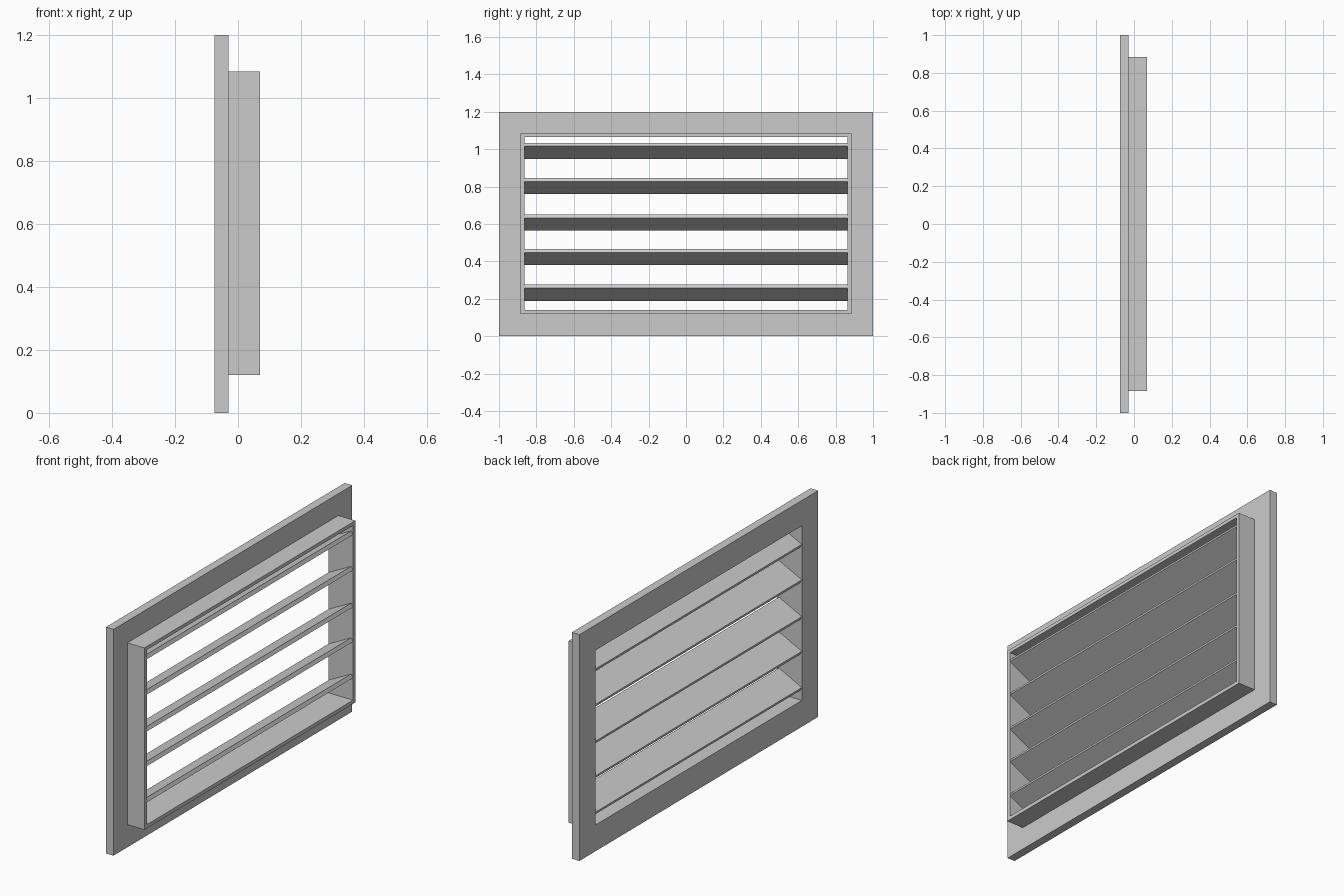
import bpy, bmesh, math
from mathutils import Matrix

if "Cube" in bpy.data.objects:
    bpy.data.objects.remove(bpy.data.objects["Cube"])

MID_Z = 0.6025          # centre height of the opening
INNER = (0.864, 0.463)  # half width and half height of the opening


def finish(name, bm):
    bmesh.ops.recalc_face_normals(bm, faces=bm.faces[:])
    mesh = bpy.data.meshes.new(name)
    bm.to_mesh(mesh)
    bm.free()
    obj = bpy.data.objects.new(name, mesh)
    bpy.context.collection.objects.link(obj)
    return obj


def rectangle(half_y, z0, z1):
    return [(-half_y, z0), (half_y, z0), (half_y, z1), (-half_y, z1)]


def ring(name, x0, x1, outer):
    """Rectangular frame between x0 and x1 around the shared opening."""
    inner = rectangle(INNER[0], MID_Z - INNER[1], MID_Z + INNER[1])
    bm = bmesh.new()
    loops = [[bm.verts.new((x, y, z)) for y, z in pts]
             for x, pts in ((x0, outer), (x1, outer), (x1, inner), (x0, inner))]
    for a, b in zip(loops, loops[1:] + loops[:1]):
        for i in range(4):
            j = (i + 1) % 4
            bm.faces.new((a[i], a[j], b[j], b[i]))
    return finish(name, bm)


def slat(name, z):
    """Tilted flat blade, low at the outer (-x) face."""
    bm = bmesh.new()
    bmesh.ops.create_cube(bm, size=1, matrix=Matrix.Diagonal((0.15, 2 * INNER[0], 0.021, 1)))
    obj = finish(name, bm)
    obj.location = (-0.0025, 0, z)
    obj.rotation_euler.y = -math.radians(27)
    return obj


# Outer flange and the sleeve behind it
ring("flange", -0.075, -0.03, rectangle(1.0, 0.0, 1.2))
ring("sleeve", -0.03, 0.07, rectangle(0.884, 0.12, 1.084))

# Louvre blades
for i, z in enumerate((0.232, 0.424, 0.608, 0.803, 0.991)):
    slat(f"louvre_slat_{i + 1}", z)
